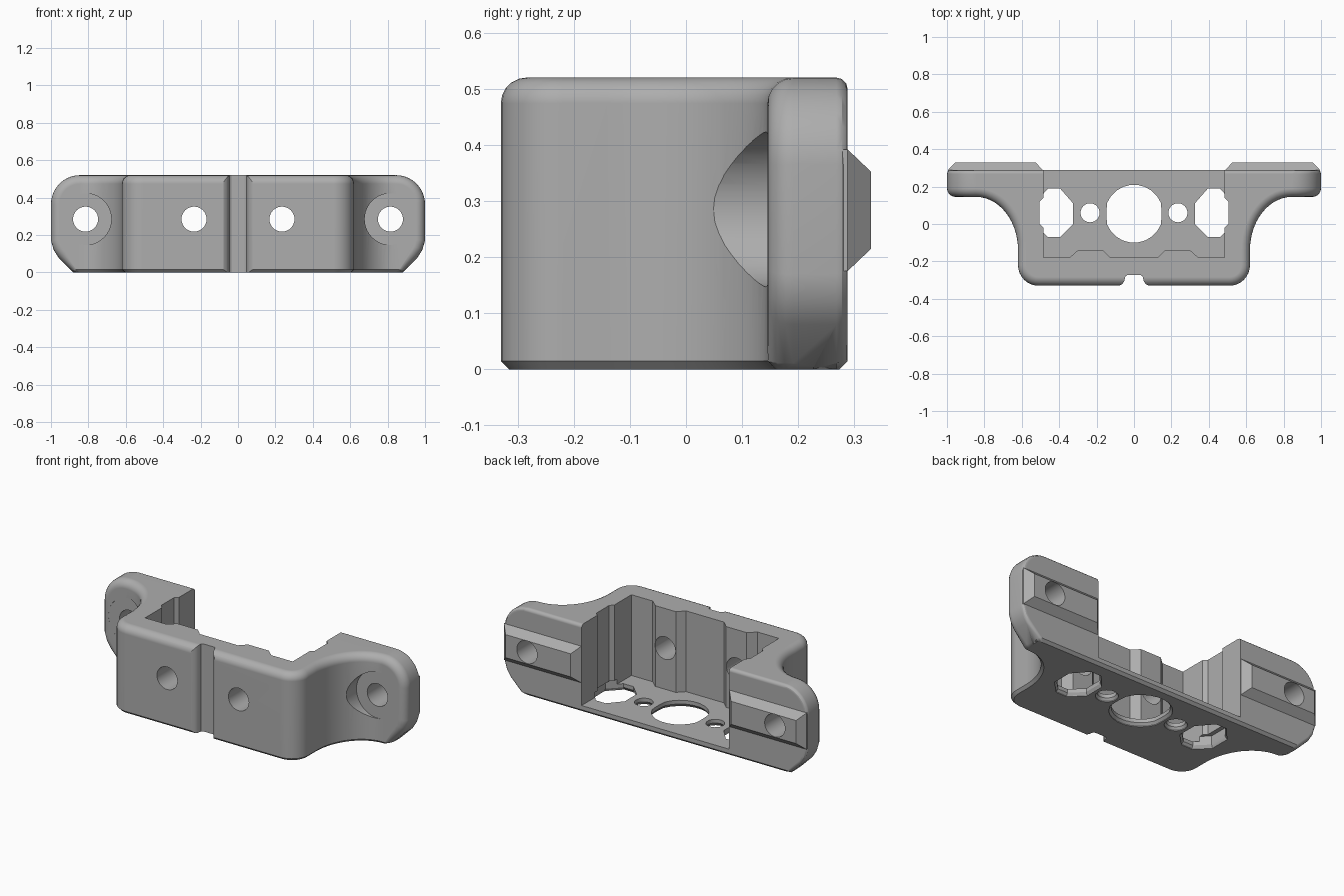
import bpy, bmesh
from math import sin, cos, pi, radians

cube = bpy.data.objects.get("Cube")
if cube:
    bpy.data.objects.remove(cube, do_unlink=True)

grey = bpy.data.materials.new("grey plastic")
grey.use_nodes = True
COLOUR = (0.42, 0.42, 0.42, 1)
grey.diffuse_color = COLOUR
grey.node_tree.nodes["Principled BSDF"].inputs["Base Color"].default_value = COLOUR


def loft(name, rings):
    """Solid through a stack of rings of 3D points, closed at both ends."""
    bm = bmesh.new()
    loops = [[bm.verts.new(p) for p in ring] for ring in rings]
    n = len(loops[0])
    for a, b in zip(loops, loops[1:]):
        for i in range(n):
            j = (i + 1) % n
            bm.faces.new((a[i], a[j], b[j], b[i]))
    bm.faces.new(loops[0])
    bm.faces.new(loops[-1])
    bmesh.ops.recalc_face_normals(bm, faces=bm.faces[:])
    me = bpy.data.meshes.new(name)
    bm.to_mesh(me)
    bm.free()
    me.materials.append(grey)
    ob = bpy.data.objects.new(name, me)
    bpy.context.collection.objects.link(ob)
    return ob


def plan_prism(name, pts, z0, z1):
    return loft(name, [[(x, y, z) for x, y in pts] for z in (z0, z1)])


def front_prism(name, pts, y0, y1):
    return loft(name, [[(x, y, z) for x, z in pts] for y in (y0, y1)])


def mirrored(half):
    return half + [(-x, y) for x, y in reversed(half)]


def arc(cx, cy, rx, ry, a0, a1, n):
    angles = [radians(a0 + (a1 - a0) * i / n) for i in range(n + 1)]
    return [(cx + rx * cos(a), cy + ry * sin(a)) for a in angles]


def circle(cx, cy, r, n=32):
    return arc(cx, cy, r, r, 0, 360, n)[:-1]


def combine(ob, other, operation):
    """Apply a boolean and throw the helper away."""
    mod = ob.modifiers.new("bool", 'BOOLEAN')
    mod.operation, mod.object, mod.solver = operation, other, 'EXACT'
    bpy.context.view_layer.objects.active = ob
    bpy.ops.object.modifier_apply(modifier=mod.name)
    bpy.data.objects.remove(other, do_unlink=True)


def round_edges(ob, test, width, segments):
    """Bevel the sharp edges that pass a test on their two end points."""
    bm = bmesh.new()
    bm.from_mesh(ob.data)
    bmesh.ops.remove_doubles(bm, verts=bm.verts[:], dist=0.0002)
    edges = [e for e in bm.edges if e.is_manifold and e.calc_face_angle(0) > 0.6
             and test(e.verts[0].co, e.verts[1].co)]
    bmesh.ops.bevel(bm, geom=edges, offset=width, segments=segments,
                    profile=0.5, affect='EDGES', clamp_overlap=False)
    bm.to_mesh(ob.data)
    bm.free()


BACK, TOP, FRONT, HOLE_Z = 0.288, 0.52, -0.33, 0.285

# Body: plan profile crossed with the front outline
plan = (arc(0.51, FRONT + 0.11, 0.11, 0.11, -90, 0, 8)
        + arc(0.845, -0.14, 0.225, 0.285, 180, 90, 14)
        + [(1.1, 0.145), (1.1, 0.4)])
outline = ([(0.88, 0), (0.96, 0.08), (0.985, 0.12), (1, 0.17)]
           + arc(0.845, TOP - 0.155, 0.155, 0.155, 0, 90, 10))
body = plan_prism("mounting_bracket", mirrored(plan), -0.2, 0.8)
combine(body, front_prism("outline", mirrored(outline), -0.6, BACK), 'INTERSECT')


def at_bottom(a, b):
    return max(a.z, b.z) < 0.001


def at_back(a, b):
    return min(a.y, b.y) > BACK - 0.001


# Rounded front and top rim, small back rim, chamfered underside
round_edges(body, lambda a, b: not at_bottom(a, b) and not at_back(a, b), 0.046, 5)
round_edges(body, lambda a, b: at_back(a, b) and not at_bottom(a, b), 0.02, 3)
round_edges(body, lambda a, b: at_bottom(a, b) and abs(a.x - b.x) + abs(a.z - b.z) > 0.0005
            or (at_bottom(a, b) and abs(a.x) < 0.8), 0.015, 1)

# Pocket with side grooves and two bosses left standing on the front wall
pocket = [(0.125, -0.18), (0.165, -0.14), (0.3, -0.14), (0.345, -0.18),
          (0.485, -0.18), (0.485, -0.02), (0.505, 0), (0.505, 0.12),
          (0.485, 0.14), (0.485, 0.6)]
combine(body, plan_prism("pocket", mirrored(pocket), 0.04, 0.9), 'DIFFERENCE')

# Centre groove down the front
groove = [(0.034, -0.272), (0.046, -0.28), (0.052, -0.305), (0.062, -0.32),
          (0.08, -0.331), (0.08, -0.5)]
combine(body, plan_prism("groove", mirrored(groove), -0.2, 0.9), 'DIFFERENCE')


def floor_cut(pts, cx, cy, lip):
    """Hole through the floor, flared on the underside."""
    wide = [(cx + (x - cx) * lip, cy + (y - cy) * lip) for x, y in pts]
    levels = [(wide, -0.1), (wide, 0.004), (pts, 0.018), (pts, 0.07)]
    rings = [[(x, y, z) for x, y in p] for p, z in levels]
    combine(body, loft("floor_hole", rings), 'DIFFERENCE')


floor_cut([(max(-0.147, min(0.147, x)), y)
           for x, y in arc(0, 0.055, 0.155, 0.155, 7.5, 352.5, 23)], 0, 0.055, 1.08)

for s in (-1, 1):
    # Locating ridge on the back of each wing
    rings = []
    for y, inset in ((0.26, 0), (BACK, 0), (0.33, 0.04)):
        x0, x1 = 0.487 + inset, 0.995 - inset
        z0, z1 = 0.175 + inset, 0.392 - inset
        rings.append([(s * x0, y, z0), (s * x1, y, z0), (s * x1, y, z1), (s * x0, y, z1)])
    combine(body, loft("ridge", rings), 'UNION')

    # Screw seat, wing hole and front wall hole
    combine(body, front_prism("seat", circle(s * 0.815, HOLE_Z, 0.138, 40), -0.4, 0.1455),
            'DIFFERENCE')
    combine(body, front_prism("wing_hole", circle(s * 0.815, HOLE_Z, 0.067), 0, 0.5),
            'DIFFERENCE')
    combine(body, front_prism("wall_hole", circle(s * 0.235, HOLE_Z, 0.067), -0.5, 0),
            'DIFFERENCE')

    # Floor holes
    floor_cut(circle(s * 0.235, 0.06, 0.051, 24), s * 0.235, 0.06, 1.2)
    slot = [(0.325, 0), (0.325, 0.11), (0.395, 0.19), (0.46, 0.19),
            (0.53, 0.11), (0.53, 0), (0.46, -0.07), (0.395, -0.07)]
    floor_cut([(s * x, y) for x, y in slot], s * 0.43, 0.06, 1.08)

# Smooth curves, crisp edges
bpy.ops.object.select_all(action='DESELECT')
body.select_set(True)
bpy.context.view_layer.objects.active = body
bpy.ops.object.shade_smooth_by_angle(angle=radians(30))
weighted = body.modifiers.new("even_normals", 'WEIGHTED_NORMAL')
weighted.keep_sharp = True
